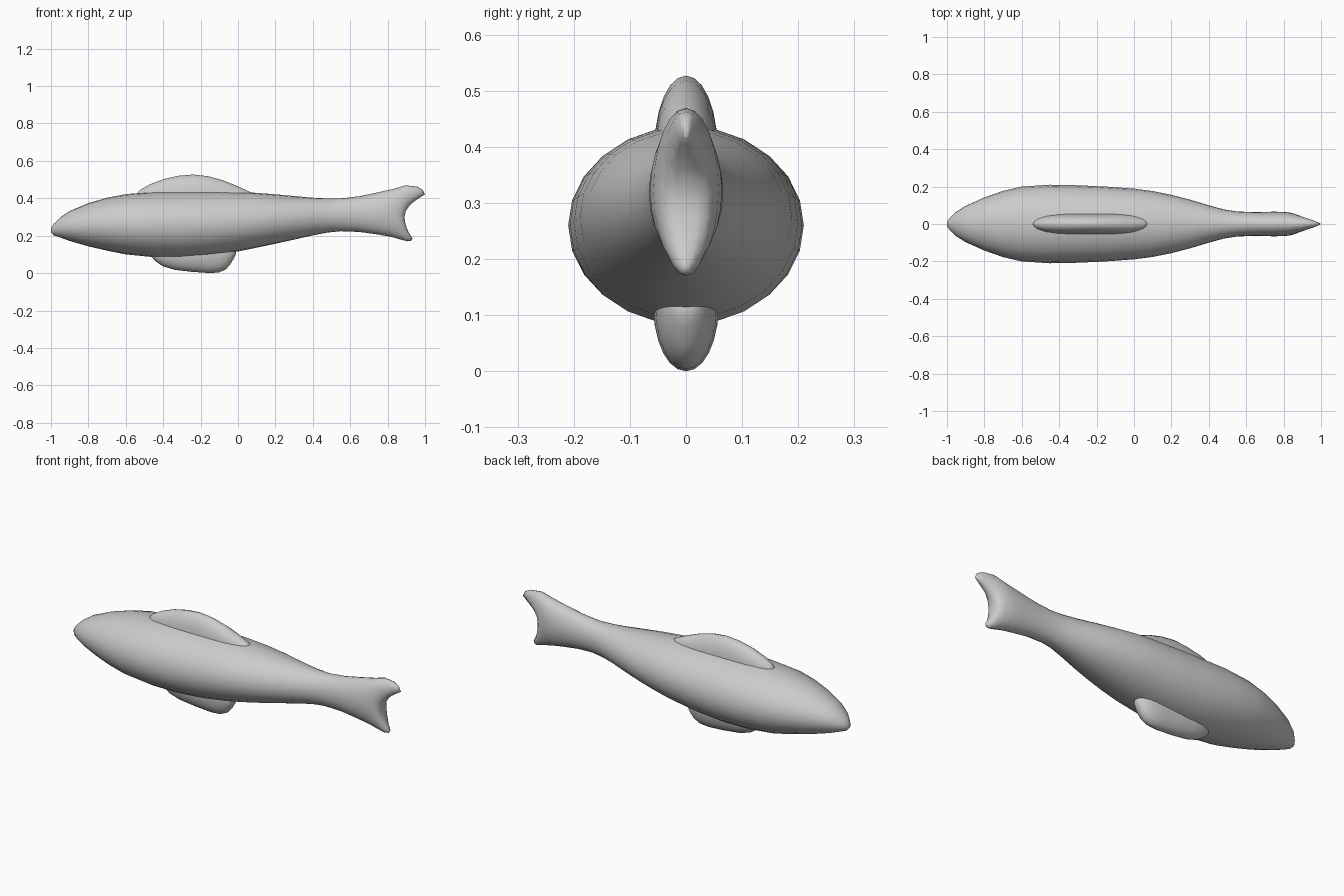
import bpy, bmesh, math

if "Cube" in bpy.data.objects:
    bpy.data.objects.remove(bpy.data.objects["Cube"])

SEG = 24


def loft(name, stations):
    """Skin ellipses along x; station = (x, bottom, top, half_width, fork)."""
    bm = bmesh.new()
    rings = []
    for x, lo, hi, ry, *rest in stations:
        fork = rest[0] if rest else 0.0
        ring = []
        for i in range(SEG):
            a = 2 * math.pi * i / SEG
            v = math.sin(a)
            sweep = fork * v * v * (1.0 if v > 0 else 0.4)
            ring.append(bm.verts.new((x + sweep, ry * math.cos(a),
                                      (lo + hi) / 2 + (hi - lo) / 2 * v)))
        rings.append(ring)
    for a, b in zip(rings, rings[1:]):
        for i in range(SEG):
            j = (i + 1) % SEG
            bm.faces.new((a[i], a[j], b[j], b[i]))
    # Caps are strips bridging the left and right halves of the end rings
    q = SEG // 4
    for r in (rings[0], rings[-1]):
        for k in range(-q, q):
            f = [r[k % SEG], r[(k + 1) % SEG],
                 r[(2 * q - k - 1) % SEG], r[(2 * q - k) % SEG]]
            bm.faces.new(list(dict.fromkeys(f)))
    bmesh.ops.recalc_face_normals(bm, faces=bm.faces)
    for f in bm.faces:
        f.smooth = True
    me = bpy.data.meshes.new(name)
    bm.to_mesh(me)
    bm.free()
    ob = bpy.data.objects.new(name, me)
    bpy.context.collection.objects.link(ob)
    return ob


def fin(name, base, length, width, outline):
    """Rounded fin: half-buried elliptical lobe following an outline edge."""
    x0, x1 = length
    stations = []
    for x, z in outline:
        t = 2 * (x - x0) / (x1 - x0) - 1
        ry = width * max(0.03, 1 - t ** 4) ** 0.5
        h = abs(z - base)
        stations.append((x, base - h, base + h, ry))
    return loft(name, stations)


# Body flowing into the forked tail
loft("body_and_tail", [
    (-1.0, .218, .24, .012), (-.985, .202, .264, .032), (-.95, .19, .298, .066),
    (-.9, .172, .332, .097), (-.8, .143, .374, .142), (-.7, .12, .403, .177),
    (-.6, .1, .422, .2), (-.45, .085, .435, .21), (-.3, .083, .437, .207),
    (-.15, .094, .437, .2), (0, .116, .434, .189), (.1, .136, .429, .176),
    (.2, .157, .421, .156), (.3, .179, .412, .13), (.4, .202, .403, .1),
    (.48, .217, .399, .078), (.55, .224, .399, .067), (.65, .22, .411, .063),
    (.75, .206, .432, .066), (.81, .194, .45, .064, .02), (.85, .18, .469, .058, .045),
    (.873, .17, .463, .048, .083), (.884, .172, .447, .037, .103),
    (.89, .185, .42, .02, .11)])

# Back fin
fin("back_fin", .4, (-.545, .085), .056, [
    (-.54, .428), (-.52, .447), (-.47, .475), (-.4, .502), (-.32, .52),
    (-.24, .527), (-.16, .518), (-.08, .496), (-.01, .468), (.05, .441), (.08, .425)])

# Belly fin
fin("belly_fin", .11, (-.47, -.01), .058, [
    (-.465, .09), (-.44, .062), (-.4, .036), (-.34, .018), (-.25, .007),
    (-.15, 0), (-.1, .004), (-.065, .02), (-.04, .048), (-.022, .08), (-.012, .1)])
